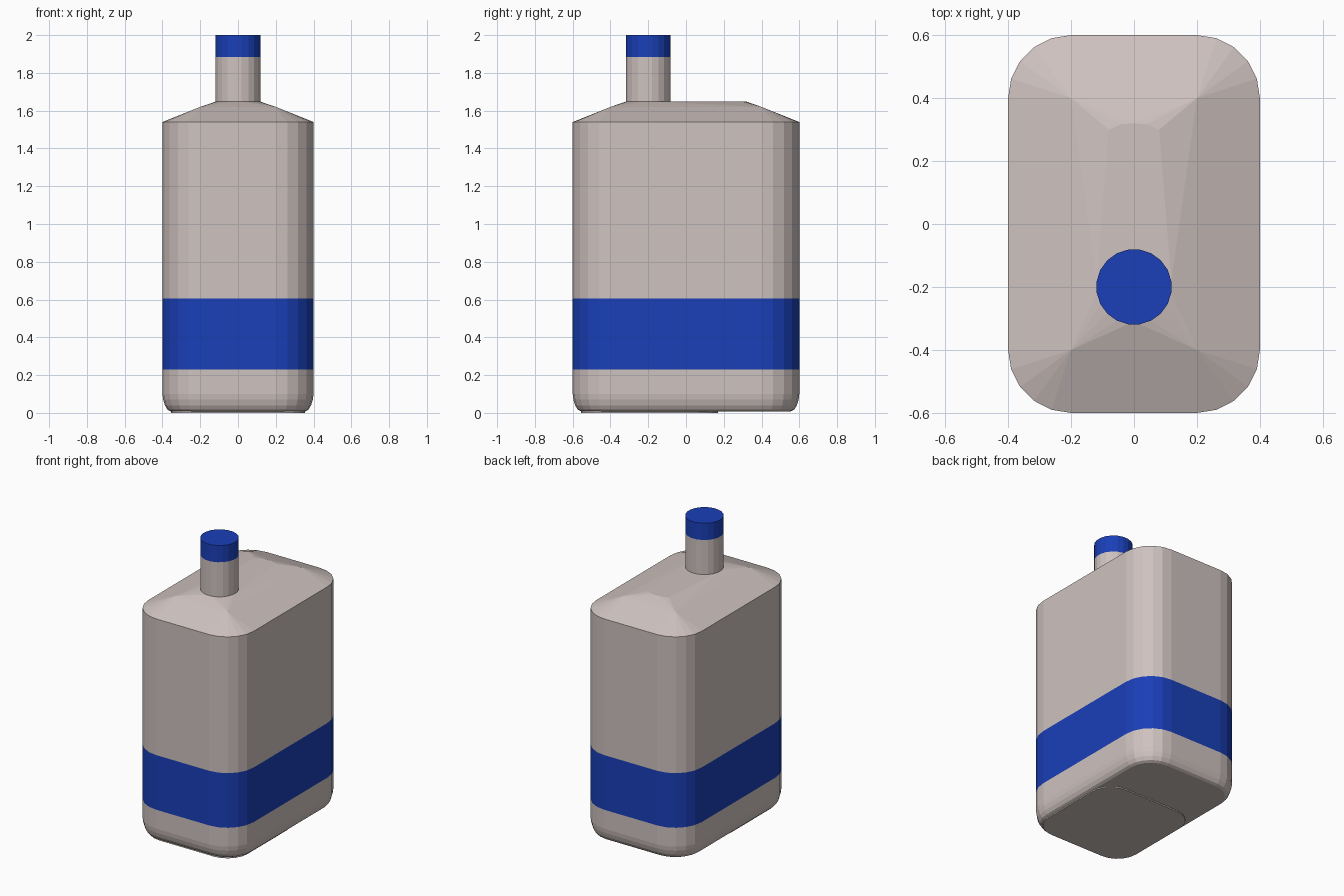
import bpy, bmesh
from math import cos, sin, pi

if "Cube" in bpy.data.objects:
    bpy.data.objects.remove(bpy.data.objects["Cube"])


def material(name, rgb):
    m = bpy.data.materials.new(name)
    m.diffuse_color = (*rgb, 1)
    m.use_nodes = True
    m.node_tree.nodes["Principled BSDF"].inputs["Base Color"].default_value = m.diffuse_color
    return m


PLASTIC = material("pale_plastic", (0.62, 0.54, 0.52))
BLUE = material("blue", (0.01, 0.05, 0.48))


def finish(name, bm, mat):
    bmesh.ops.recalc_face_normals(bm, faces=bm.faces)
    me = bpy.data.meshes.new(name)
    bm.to_mesh(me)
    bm.free()
    me.materials.append(mat)
    ob = bpy.data.objects.new(name, me)
    bpy.context.collection.objects.link(ob)
    return ob


def rounded_rect(z, x0, x1, y0, y1, r, seg=5):
    """Loop of points round a rectangle with rounded corners."""
    pts = []
    for i, (cx, cy) in enumerate([(x1 - r, y1 - r), (x0 + r, y1 - r),
                                  (x0 + r, y0 + r), (x1 - r, y0 + r)]):
        for k in range(seg + 1):
            a = pi / 2 * (i + k / seg)
            pts.append((cx + r * cos(a), cy + r * sin(a), z))
    return pts


def body_ring(z, inset=0.0):
    return rounded_rect(z, -0.4 + inset, 0.4 - inset,
                        -0.6 + inset, 0.6 - inset, 0.2 - inset)


def neck_ring(z, sides=20):
    return [(0.12 * cos((i + 0.5) * 2 * pi / sides),
             -0.2 + 0.12 * sin((i + 0.5) * 2 * pi / sides), z)
            for i in range(sides)]


def loft(name, rings, mat, bottom=False, top=False):
    bm = bmesh.new()
    loops = [[bm.verts.new(p) for p in ring] for ring in rings]
    n = len(loops[0])
    for a, b in zip(loops, loops[1:]):
        for i in range(n):
            j = (i + 1) % n
            bm.faces.new((a[i], a[j], b[j], b[i]))
    if bottom:
        bm.faces.new(loops[0][::-1])
    if top:
        bm.faces.new(loops[-1])
    return finish(name, bm, mat)


# Body: rounded base, coloured band, upper walls
base_profile = [(0.008, 0.045), (0.017, 0.027), (0.04, 0.013), (0.07, 0.004),
                (0.1, 0), (0.23, 0)]
loft("body_base", [body_ring(z, i) for z, i in base_profile], PLASTIC, bottom=True)
loft("body_band", [body_ring(0.23), body_ring(0.605)], BLUE)
loft("body_upper", [body_ring(0.605), body_ring(1.54)], PLASTIC)

# Slightly raised pad under the front part of the base
loft("base_pad", [rounded_rect(z, -0.355, 0.355, -0.555, 0.17, 0.15)
                  for z in (0, 0.009)], PLASTIC, bottom=True)

# Shoulder: faceted slope up to the neck and the ridge behind it
bm = bmesh.new()
points = body_ring(1.54) + neck_ring(1.648)
points += [(sx * 0.2, y, 1.62) for sx in (-1, 1) for y in (-0.4, 0.0, 0.4)]
points += [(x, y, 1.648) for x, y in
           [(-0.08, 0.3), (-0.04, 0.317), (0, 0.32), (0.04, 0.317), (0.08, 0.3)]]
for p in points:
    bm.verts.new(p)
bmesh.ops.convex_hull(bm, input=bm.verts)
under = [f for f in bm.faces if all(v.co.z < 1.541 for v in f.verts)]
bmesh.ops.delete(bm, geom=under, context='FACES')
finish("shoulder", bm, PLASTIC)

# Neck and cap
loft("neck", [neck_ring(1.64), neck_ring(1.885)], PLASTIC)
loft("cap", [neck_ring(1.885), neck_ring(2.0)], BLUE, top=True)
